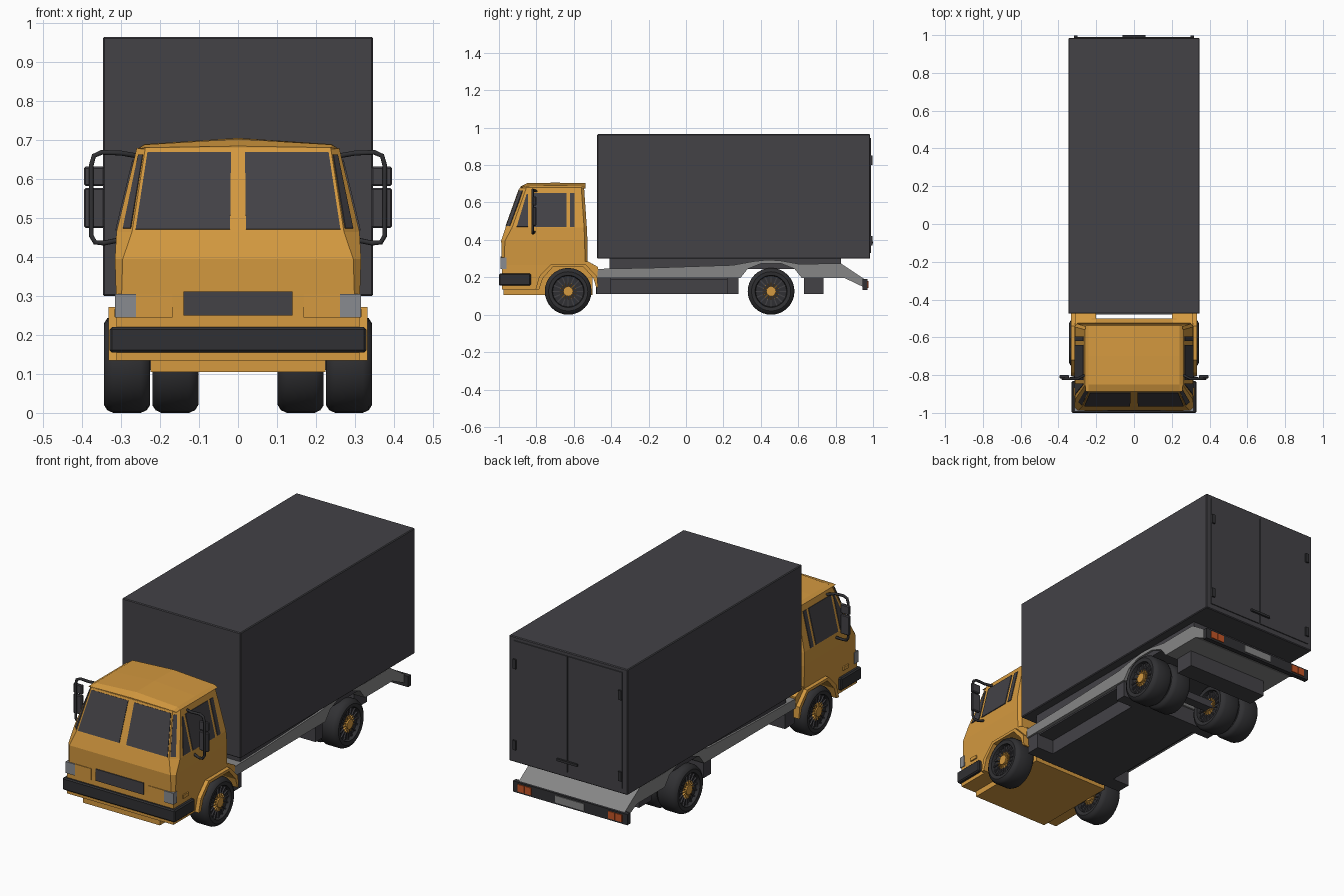
import bpy, bmesh, math
from mathutils import Vector

if "Cube" in bpy.data.objects:
    bpy.data.objects.remove(bpy.data.objects["Cube"])


def material(name, r, g, b):
    m = bpy.data.materials.new(name)
    m.use_nodes = True
    m.diffuse_color = (r, g, b, 1)
    m.node_tree.nodes["Principled BSDF"].inputs["Base Color"].default_value = (r, g, b, 1)
    return m


ORANGE = material("orange paint", 0.66, 0.32, 0.05)
DARK = material("dark grey", 0.056, 0.054, 0.062)
RUBBER = material("black rubber", 0.03, 0.03, 0.033)
GREY = material("chassis grey", 0.24, 0.24, 0.24)
LAMP = material("lamp glass", 0.25, 0.26, 0.28)
RED = material("tail light red", 0.55, 0.09, 0.02)


def finish(name, bm, mat, smooth=False):
    bmesh.ops.recalc_face_normals(bm, faces=bm.faces)
    me = bpy.data.meshes.new(name)
    bm.to_mesh(me)
    bm.free()
    me.materials.append(mat)
    ob = bpy.data.objects.new(name, me)
    bpy.context.collection.objects.link(ob)
    if smooth:
        bpy.ops.object.select_all(action="DESELECT")
        ob.select_set(True)
        bpy.context.view_layer.objects.active = ob
        bpy.ops.object.shade_smooth_by_angle(angle=math.radians(35))
    return ob


def add_loft(bm, rings, caps=True):
    vs = [[bm.verts.new(p) for p in ring] for ring in rings]
    n = len(vs[0])
    for a, b in zip(vs, vs[1:]):
        for i in range(n):
            j = (i + 1) % n
            bm.faces.new((a[i], a[j], b[j], b[i]))
    if caps:
        bm.faces.new(vs[0][::-1])
        bm.faces.new(vs[-1])


def loft(name, rings, mat):
    bm = bmesh.new()
    add_loft(bm, rings)
    return finish(name, bm, mat)


def side_prism(name, yz, x0, x1, mat):
    return loft(name, [[(x, y, z) for y, z in yz] for x in (x0, x1)], mat)


def box(name, x, y, z, mat, bevel=0):
    ob = side_prism(name, [(y[0], z[0]), (y[1], z[0]), (y[1], z[1]), (y[0], z[1])], x[0], x[1], mat)
    if bevel:
        mod = ob.modifiers.new("bevel", "BEVEL")
        mod.width, mod.segments = bevel, 1
    return ob


def plate(name, pts, mat, t=0.003):
    """Thin sheet lying on a surface."""
    p = [Vector(q) for q in pts]
    n = (p[1] - p[0]).cross(p[2] - p[0]).normalized() * t
    return loft(name, [[q - n for q in p], [q + n for q in p]], mat)


def tube(name, pts, radius, mat):
    cu = bpy.data.curves.new(name, "CURVE")
    cu.dimensions = "3D"
    cu.bevel_depth, cu.bevel_resolution = radius, 1
    cu.use_fill_caps = True
    sp = cu.splines.new("POLY")
    sp.points.add(len(pts) - 1)
    for pt, co in zip(sp.points, pts):
        pt.co = (*co, 1)
    cu.materials.append(mat)
    ob = bpy.data.objects.new(name, cu)
    bpy.context.collection.objects.link(ob)


# Cargo box with rear doors
box("cargo_box", (-0.347, 0.347), (-0.475, 0.985), (0.305, 0.97), DARK, 0.004)
box("cargo_subframe", (-0.3, 0.3), (-0.41, 0.83), (0.25, 0.306), DARK)
for s, side in ((1, "left"), (-1, "right")):
    box(side + "_cargo_door", sorted((s * 0.003, s * 0.318)), (0.98, 0.99), (0.335, 0.95), DARK)
    for z in (0.4, 0.83):
        box(side + "_door_hinge", sorted((s * 0.3, s * 0.318)), (0.985, 0.998), (z - 0.025, z + 0.025), RUBBER)
box("cargo_door_handle", (-0.06, 0.06), (0.985, 1.0), (0.385, 0.397), RUBBER)

# Chassis
side_prism("chassis_frame", [
    (-0.48, 0.2), (-0.48, 0.25), (-0.2, 0.255), (0.25, 0.27), (0.36, 0.29), (0.43, 0.298),
    (0.5, 0.295), (0.6, 0.277), (0.83, 0.278), (0.955, 0.195), (0.955, 0.15), (0.85, 0.2),
    (0.62, 0.2), (0.58, 0.25), (0.51, 0.278), (0.4, 0.278), (0.33, 0.25), (0.29, 0.2)], -0.31, 0.31, GREY)
box("chassis_belly", (-0.2, 0.2), (-0.48, 0.27), (0.115, 0.22), DARK)
box("chassis_underside", (-0.29, 0.29), (-0.45, 0.28), (0.192, 0.21), DARK)
box("rear_belly", (-0.24, 0.24), (0.63, 0.735), (0.115, 0.22), DARK)
box("front_mudguard", (-0.3, 0.3), (-0.478, -0.4), (0.115, 0.21), DARK)
box("rear_mudguard", (-0.3, 0.3), (0.22, 0.28), (0.115, 0.21), DARK)
box("rear_axle", (-0.22, 0.22), (0.43, 0.48), (0.11, 0.15), DARK)
box("rear_bar", (-0.335, 0.335), (0.945, 0.97), (0.138, 0.195), RUBBER)
box("number_plate", (-0.085, 0.085), (0.965, 0.974), (0.148, 0.185), GREY)
for s, side in ((1, "left"), (-1, "right")):
    for x in (0.225, 0.267):
        box(side + "_tail_light", sorted((s * x, s * (x + 0.039))), (0.965, 0.975), (0.148, 0.186), RED)


# Cab shell: chamfered rings from sill to roof
def cab_ring(z, hw, yf, yr, cx=0.04, cy=0.035):
    half = [(hw - cx, yf), (hw, yf + cy), (hw, yr - 0.015), (hw - 0.015, yr)]
    return [(x, y, z) for x, y in half] + [(-x, y, z) for x, y in half[::-1]]


base = cab_ring(0.47, 0.312, -0.965, -0.53)
head = cab_ring(0.685, 0.26, -0.888, -0.545, 0.022)
loft("cab_shell", [cab_ring(0.27, 0.312, -0.985, -0.525, 0.012, 0.012),
                   cab_ring(0.4, 0.316, -0.988, -0.527, 0.02, 0.02), base, head], ORANGE)


# Crowned roof
def roof_section(y, k):
    top = [(0.258, 0.683), (0.24, 0.683 + 0.012 * k), (0, 0.683 + 0.028 * k)]
    return [(x, y, z) for x, z in top] + [(-x, y, z) for x, z in top[1::-1]] + [(0, y, 0.68)]


loft("cab_roof", [roof_section(-0.886, 0.25), roof_section(-0.85, 0.9), roof_section(-0.7, 1),
                  roof_section(-0.538, 0.9)], ORANGE)

# Cab lower body, bumper and grille
box("cab_floor", (-0.225, 0.225), (-0.975, -0.5), (0.11, 0.28), ORANGE)
box("cab_apron", (-0.31, 0.31), (-0.985, -0.8), (0.14, 0.28), ORANGE)
box("front_bumper", (-0.33, 0.33), (-1.0, -0.83), (0.16, 0.225), RUBBER, 0.006)
box("grille", (-0.14, 0.14), (-0.991, -0.983), (0.255, 0.317), DARK)
arch = [(-0.785, 0.14), (-0.765, 0.2), (-0.71, 0.262), (-0.55, 0.262), (-0.495, 0.2), (-0.48, 0.15)]
lip = [(-0.805, 0.14), (-0.785, 0.21), (-0.72, 0.277), (-0.54, 0.277), (-0.475, 0.21), (-0.47, 0.15)]


def on_quad(a, b, c, d, u0, u1, v0, v1):
    """Corners of a window inset into the quad a-b (bottom) c-d (top)."""
    a, b, c, d = map(Vector, (a, b, c, d))
    return [a.lerp(b, u).lerp(c.lerp(d, u), v) for u, v in ((u0, v0), (u1, v0), (u1, v1), (u0, v1))]


for s, side in ((1, "left"), (-1, "right")):
    def mir(pts):
        return [(s * x, y, z) for x, y, z in pts]

    def on_side(yz):
        return [(s * (0.313 - (z - 0.47) * 0.242), y, z) for y, z in yz]

    side_prism(side + "_cab_fender", [(-0.985, 0.14)] + arch + [(-0.47, 0.26), (-0.525, 0.29), (-0.985, 0.29)],
               s * 0.2, s * 0.312, ORANGE)
    side_prism(side + "_wheel_arch_lip", arch + lip[::-1], s * 0.29, s * 0.333, ORANGE)

    # Windows
    pane = on_quad((0, -0.965, 0.47), base[0], (0, -0.888, 0.685), head[0], 0.075, 0.97, 0.03, 0.95)
    plate(side + "_windscreen", mir(pane), DARK)
    pane = on_quad(base[0], base[1], head[0], head[1], 0.1, 0.6, 0.04, 0.92)
    plate(side + "_corner_window", mir(pane), DARK)
    plate(side + "_quarter_window", on_side([(-0.905, 0.475), (-0.845, 0.475), (-0.845, 0.65), (-0.852, 0.65)]), DARK)
    plate(side + "_door_window", on_side([(-0.825, 0.473), (-0.64, 0.473), (-0.64, 0.655), (-0.825, 0.655)]), DARK)
    plate(side + "_rear_window", on_side([(-0.62, 0.473), (-0.595, 0.473), (-0.595, 0.655), (-0.62, 0.655)]), DARK)

    # Lamps and side marker
    box(side + "_headlight", sorted((s * 0.262, s * 0.316)), (-0.992, -0.96), (0.25, 0.31), LAMP)
    box(side + "_headlight_panel", sorted((s * 0.168, s * 0.262)), (-0.989, -0.98), (0.25, 0.31), ORANGE)
    box(side + "_side_marker", sorted((s * 0.31, s * 0.319)), (-0.91, -0.865), (0.252, 0.27), ORANGE)

    # Mirrors
    y = -0.82
    tube(side + "_mirror_arm", mir([
        (0.26, y + 0.02, 0.665), (0.3, y, 0.672), (0.35, y, 0.674), (0.37, y, 0.665), (0.377, y, 0.64), (0.377, y, 0.46),
        (0.367, y, 0.443), (0.345, y, 0.441), (0.31, y + 0.01, 0.448)]), 0.007, RUBBER)
    for label, z0, z1 in (("main", 0.48, 0.582), ("small", 0.588, 0.637)):
        box(side + "_" + label + "_mirror", sorted((s * 0.343, s * 0.395)), (-0.817, -0.8), (z0, z1), DARK, 0.004)


# Wheels
def wheel(name, x, y, width=0.118):
    cx, cz, h = x, 0.13, width / 2
    prof = [(0.082, -h * 0.6), (0.086, -h * 0.95), (0.105, -h), (0.118, -h * 0.86), (0.125, -h * 0.6)]
    prof += [(r, -d) for r, d in prof[::-1]]
    bm = bmesh.new()
    rings = []
    for i in range(32):
        a = math.tau * i / 32
        rings.append([(cx + d, y + r * math.cos(a), cz + r * math.sin(a)) for r, d in prof])
    add_loft(bm, rings + rings[:1], caps=False)
    bmesh.ops.remove_doubles(bm, verts=bm.verts, dist=1e-5)
    finish(name + "_tyre", bm, RUBBER, True)

    def disc(label, r, depth, mat, sides=24):
        ang = [math.tau * i / sides for i in range(sides)]
        loft(name + label, [[(cx + d, y + r * math.cos(a), cz + r * math.sin(a)) for a in ang]
                            for d in (-depth, depth)], mat)

    def spokes(label, r0, r1, depth, half, mat):
        b = bmesh.new()
        for i in range(16):
            a = math.tau * i / 16
            u, v = (math.cos(a), math.sin(a)), (-math.sin(a), math.cos(a))
            add_loft(b, [[(cx + d, y + u[0] * r + v[0] * t, cz + u[1] * r + v[1] * t)
                          for r, t in ((r0, -half), (r1, -half), (r1, half), (r0, half))]
                         for d in (-depth, depth)])
        finish(name + label, b, mat)

    disc("_rim", 0.084, h * 0.62, RUBBER)
    spokes("_rim_ribs", 0.04, 0.083, h * 0.75, 0.003, DARK)
    disc("_hub", 0.026, h * 0.92, ORANGE, 16)
    spokes("_hub_spokes", 0.02, 0.046, h * 0.82, 0.0022, ORANGE)


for s, side in ((1, "left"), (-1, "right")):
    wheel(side + "_front_wheel", s * 0.285, -0.63)
    wheel(side + "_rear_outer_wheel", s * 0.285, 0.455)
    wheel(side + "_rear_inner_wheel", s * 0.161, 0.455)

# Rest the tyres on the ground
for ob in bpy.context.collection.objects:
    if ob.type in {"MESH", "CURVE"}:
        ob.location.z -= 0.005
